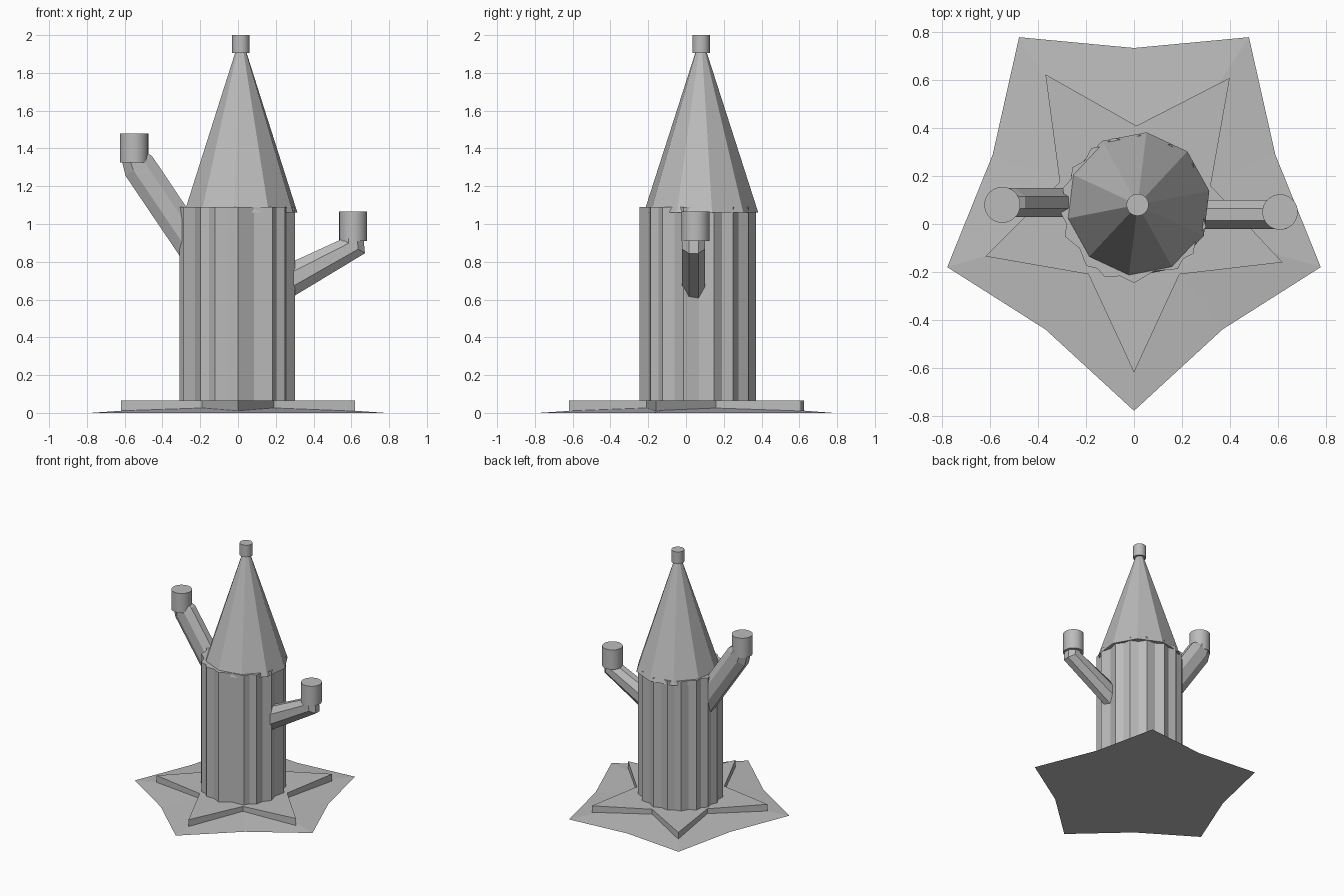
import bpy, bmesh, math
from mathutils import Vector

cube = bpy.data.objects.get("Cube")
if cube:
    bpy.data.objects.remove(cube)

grey = bpy.data.materials.new("stone grey")
grey.use_nodes = True
grey.diffuse_color = (0.5, 0.5, 0.5, 1)
grey.node_tree.nodes["Principled BSDF"].inputs["Base Color"].default_value = (0.5, 0.5, 0.5, 1)


def loft(name, rings, smooth=False):
    """Skin matching rings of points; a one-point ring makes an apex."""
    bm = bmesh.new()
    loops = [[bm.verts.new(p) for p in ring] for ring in rings]
    for a, b in zip(loops, loops[1:]):
        n = len(a)
        for i in range(n):
            j = (i + 1) % n
            if len(b) == 1:
                bm.faces.new((a[i], a[j], b[0]))
            else:
                bm.faces.new((a[i], a[j], b[j], b[i]))
    for end in (loops[0], loops[-1]):
        if len(end) > 2:
            bm.faces.new(end)
    bmesh.ops.recalc_face_normals(bm, faces=bm.faces)
    mesh = bpy.data.meshes.new(name)
    bm.to_mesh(mesh)
    bm.free()
    mesh.materials.append(grey)
    obj = bpy.data.objects.new(name, mesh)
    bpy.context.collection.objects.link(obj)
    if smooth:
        bpy.ops.object.select_all(action='DESELECT')
        obj.select_set(True)
        bpy.context.view_layer.objects.active = obj
        bpy.ops.object.shade_smooth_by_angle(angle=math.radians(30))
    return obj


def at(points, z):
    return [(x, y, z) for x, y in points]


def circle(x, y, r, sides, start=0):
    angles = [math.radians(start) + i * math.tau / sides for i in range(sides)]
    return [(x + r * math.cos(a), y + r * math.sin(a)) for a in angles]


def cylinder(name, x, y, r, low, high):
    c = circle(x, y, r, 32)
    loft(name, [at(c, low), at(c, high)], smooth=True)


# Shallow mound with a flat underside
mound = [(0, -0.78), (0.37, -0.44), (0.78, -0.18), (0.59, 0.29), (0.48, 0.78),
         (0, 0.735), (-0.48, 0.78), (-0.59, 0.29), (-0.78, -0.18), (-0.37, -0.44)]
loft("ground_mound", [at(mound, 0), [(0, 0.05, 0.055)]])

# Five-pointed slab
star = [(0, -0.62), (0.19, -0.21), (0.62, -0.16), (0.32, 0.16), (0.4, 0.61),
        (0.01, 0.41), (-0.37, 0.625), (-0.31, 0.175), (-0.62, -0.135), (-0.19, -0.21)]
loft("star_slab", [at(star, 0.005), at(star, 0.065)])

# Irregularly fluted tower: ridges with a valley halfway to the next one
ridges = [-90, -54, -37, -14, 16, 37, 60, 85, 107, 125, 146, 164, 182, 202, 230, 247]
outline = []
for i, a in enumerate(ridges):
    gap = (ridges[(i + 1) % len(ridges)] - a) % 360
    for angle, r in ((a, 0.31), (a + gap / 2, 0.31 * (1 - gap / 300))):
        t = math.radians(angle)
        outline.append((r * math.cos(t), 0.063 + r * math.sin(t)))
loft("tower", [at(outline, 0.02), at(outline, 1.09)])

# Ten-sided roof and its finial
loft("roof", [at(circle(0.015, 0.08, 0.305, 10, 83), 1.06),
              at(circle(0.015, 0.08, 0.028, 10, 83), 1.915)])
cylinder("finial", 0.015, 0.08, 0.046, 1.905, 2.0)


# Side arms: octagonal sections spanning a lower and an upper point
def arm(name, y, sections):
    rings = []
    for low, high in sections:
        lo, hi = Vector((low[0], y, low[1])), Vector((high[0], y, high[1]))
        mid, half = (lo + hi) / 2, (hi - lo) / 2 / math.cos(math.pi / 8)
        rings.append([mid + half * v + Vector((0, 0.065 * u, 0))
                      for u, v in circle(0, 0, 1, 8, 22.5)])
    loft(name, rings)


arm("left_arm", 0.04, [((0.2, 0.56), (0.2, 0.76)),
                       ((0.672, 0.845), (0.55, 0.92)),
                       ((0.665, 0.92), (0.55, 0.925))])
cylinder("left_turret", 0.61, 0.05, 0.074, 0.91, 1.065)

arm("right_arm", 0.09, [((-0.2, 0.67), (-0.2, 0.98)),
                        ((-0.595, 1.255), (-0.455, 1.36)),
                        ((-0.615, 1.335), (-0.48, 1.375))])
cylinder("right_turret", -0.55, 0.08, 0.075, 1.325, 1.48)
